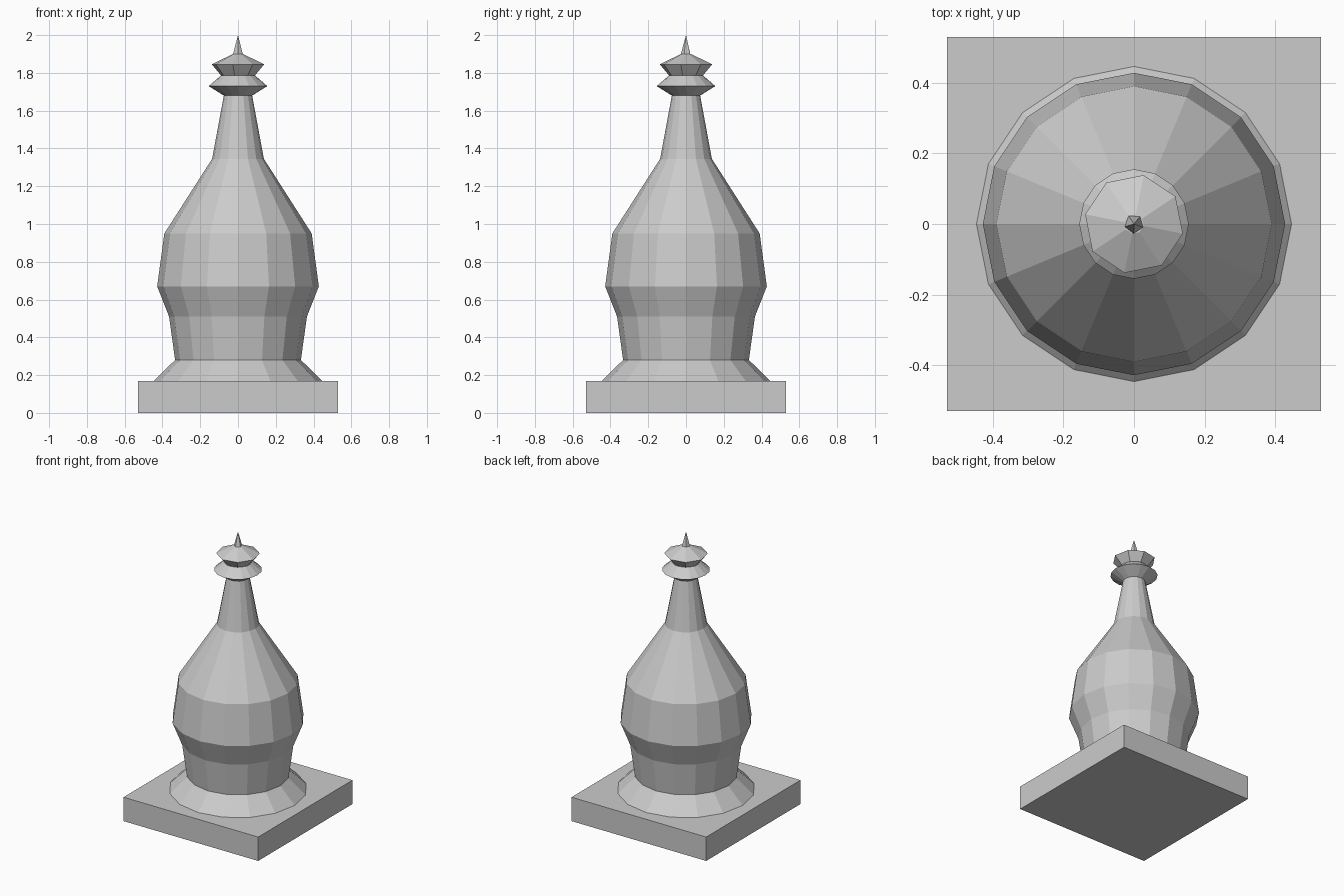
import bpy
import bmesh
import math

if "Cube" in bpy.data.objects:
    bpy.data.objects.remove(bpy.data.objects["Cube"])


def lathe(name, profile, sides, offset=0.0):
    """Revolve (radius, z) points round the z axis; zero radius makes a tip."""
    bm = bmesh.new()
    rings = []
    for r, z in profile:
        if r == 0:
            rings.append([bm.verts.new((0, 0, z))] * sides)
            continue
        ring = []
        for i in range(sides):
            a = math.radians(offset) + math.tau * i / sides
            ring.append(bm.verts.new((r * math.cos(a), r * math.sin(a), z)))
        rings.append(ring)
    for low, high in zip(rings, rings[1:]):
        for i in range(sides):
            j = (i + 1) % sides
            face = [low[i], low[j], high[j], high[i]]
            bm.faces.new(list(dict.fromkeys(face)))
    # close open ends
    bm.faces.new(rings[0][::-1])
    if profile[-1][0] > 0:
        bm.faces.new(rings[-1])
    bmesh.ops.recalc_face_normals(bm, faces=bm.faces)
    mesh = bpy.data.meshes.new(name)
    bm.to_mesh(mesh)
    bm.free()
    obj = bpy.data.objects.new(name, mesh)
    bpy.context.collection.objects.link(obj)
    return obj


# square plinth
bpy.ops.mesh.primitive_cube_add(size=1, location=(0, 0, 0.085))
plinth = bpy.context.object
plinth.name = "square_plinth"
plinth.scale = (1.06, 1.06, 0.17)

# flared foot, bell-shaped body and tapering neck
lathe("bell_body", [(0.446, 0.17), (0.333, 0.28), (0.365, 0.51), (0.428, 0.67),
                    (0.39, 0.95), (0.137, 1.345), (0.075, 1.68)], 16)

# two discs and the spike on top
lathe("lower_disc", [(0.075, 1.68), (0.155, 1.73), (0.09, 1.787)], 16)
lathe("upper_disc", [(0.092, 1.787), (0.141, 1.845), (0.028, 1.9)], 8, 33.75)
lathe("spike", [(0.028, 1.897), (0, 2.0)], 5, 51.75)
